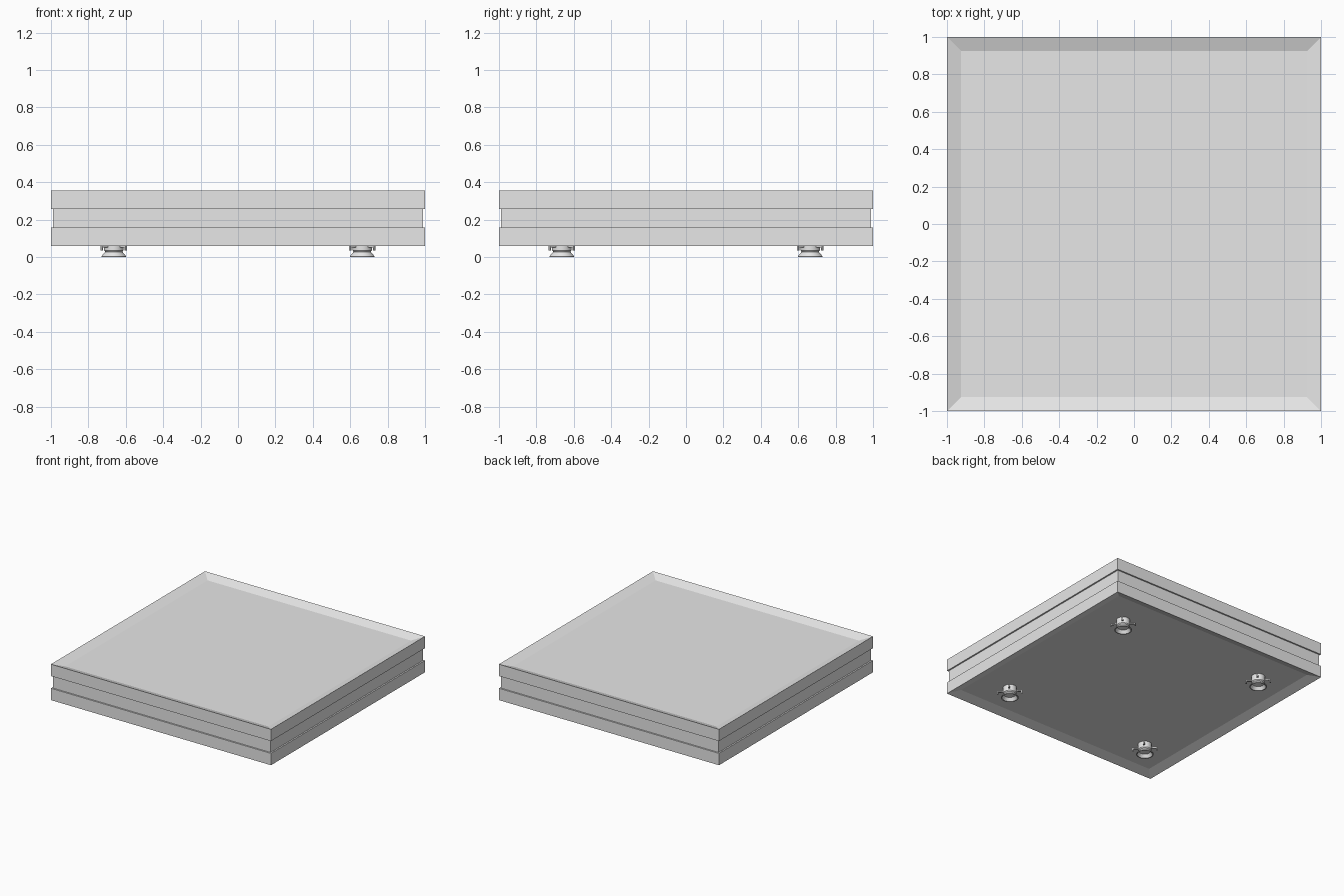
import bpy, bmesh, math
from mathutils import Matrix, Vector

cube = bpy.data.objects.get("Cube")
if cube:
    bpy.data.objects.remove(cube, do_unlink=True)

grey = bpy.data.materials.new("light grey")
grey.use_nodes = True
colour = (0.8, 0.8, 0.8, 1)
grey.diffuse_color = colour
grey.node_tree.nodes["Principled BSDF"].inputs["Base Color"].default_value = colour


def add_object(name, bm):
    bmesh.ops.recalc_face_normals(bm, faces=bm.faces)
    mesh = bpy.data.meshes.new(name)
    bm.to_mesh(mesh)
    bm.free()
    mesh.materials.append(grey)
    obj = bpy.data.objects.new(name, mesh)
    bpy.context.collection.objects.link(obj)
    return obj


def slab(name, half, z0, z1, dish=0):
    """Square slab; dish = 1 or -1 sinks a bevelled tray into its top or bottom."""
    bm = bmesh.new()
    size = Matrix.Diagonal((2 * half, 2 * half, z1 - z0, 1))
    bmesh.ops.create_cube(bm, size=1, matrix=Matrix.Translation((0, 0, (z0 + z1) / 2)) @ size)
    if dish:
        bm.normal_update()
        face = next(f for f in bm.faces if f.normal.z * dish > 0.9)
        bmesh.ops.inset_region(bm, faces=[face], thickness=0.107)
        for v in face.verts:
            v.co.z -= dish * 0.026
    return add_object(name, bm)


def foot(name, x, y):
    """Hollow suction cup with four small prongs on the diagonals."""
    bm = bmesh.new()
    profile = [(0, 0.087), (0.052, 0.087), (0.052, 0.036), (0.046, 0.028),
               (0.066, 0.004), (0.066, 0), (0.058, 0), (0.042, 0.026), (0, 0.03)]
    verts = [bm.verts.new((r, 0, z)) for r, z in profile]
    edges = [bm.edges.new(pair) for pair in zip(verts, verts[1:])]
    bmesh.ops.spin(bm, geom=verts + edges, axis=(0, 0, 1), cent=(0, 0, 0),
                   angle=math.tau, steps=32)
    bmesh.ops.remove_doubles(bm, verts=bm.verts, dist=0.0005)
    # prongs: a short arm with a downturned tip
    for i in range(4):
        turn = Matrix.Rotation(math.pi / 4 + i * math.pi / 2, 4, 'Z')
        for centre, size in (((0.07, 0, 0.055), (0.05, 0.012, 0.01)),
                             ((0.091, 0, 0.046), (0.008, 0.012, 0.024))):
            bmesh.ops.create_cube(bm, size=1, matrix=turn @ Matrix.Translation(centre)
                                  @ Matrix.Diagonal((*size, 1)))
    obj = add_object(name, bm)
    obj.location = Vector((x, y, 0))
    bpy.ops.object.select_all(action='DESELECT')
    obj.select_set(True)
    bpy.context.view_layer.objects.active = obj
    bpy.ops.object.shade_smooth_by_angle(angle=math.radians(30))


# Stacked body
slab("bottom_slab", 1.0, 0.06, 0.157, dish=-1)
slab("middle_slab", 0.988, 0.157, 0.258)
slab("top_slab", 1.0, 0.258, 0.355, dish=1)

# Feet
for side, x in (("left", 0.664), ("right", -0.664)):
    for end, y in (("front", -0.664), ("back", 0.664)):
        foot(f"{end}_{side}_foot", x, y)
